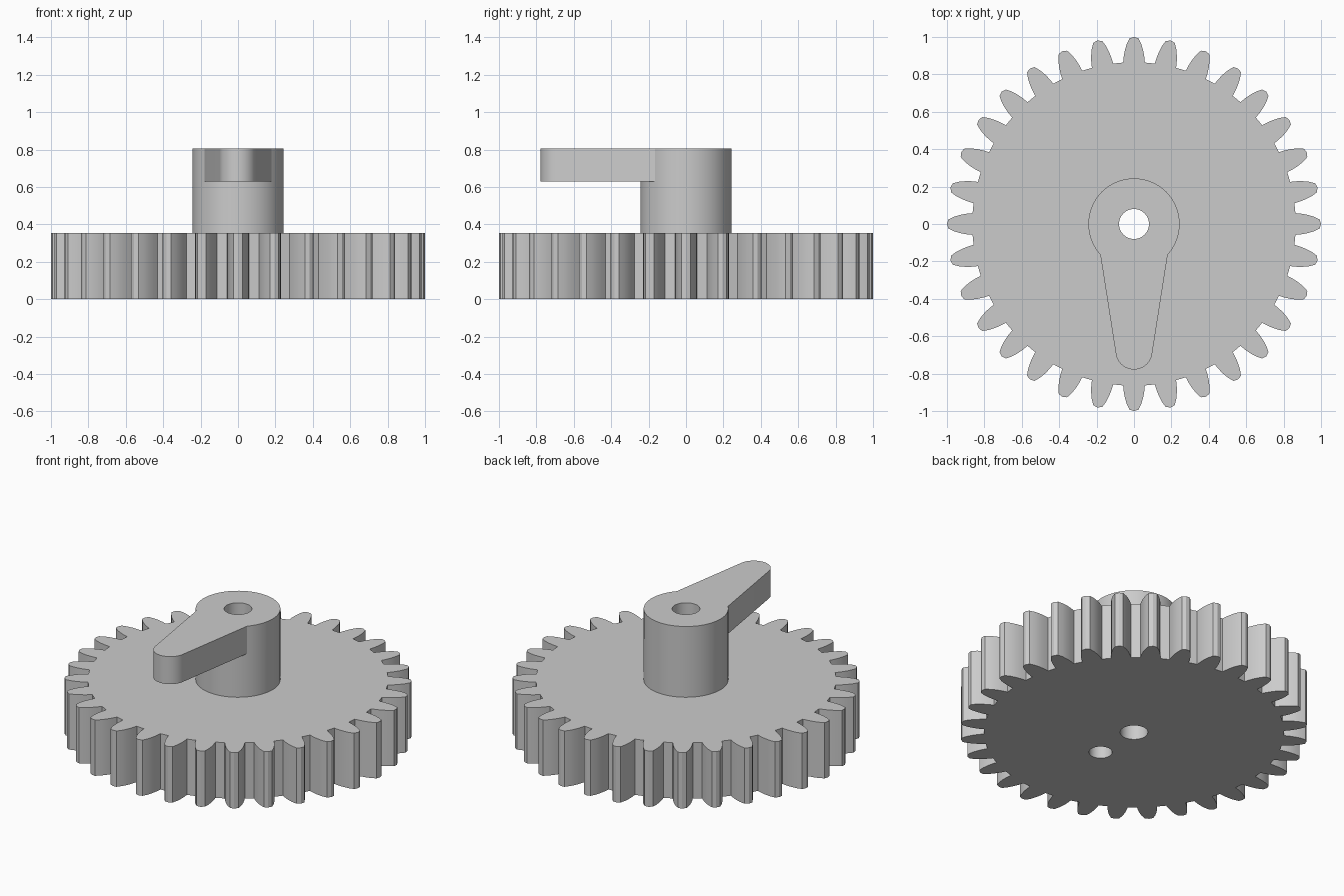
import bpy, bmesh, math
from mathutils import Matrix, Vector

cube = bpy.data.objects.get("Cube")
if cube:
    bpy.data.objects.remove(cube, do_unlink=True)

GREY = (0.6, 0.6, 0.6, 1)
mat = bpy.data.materials.new("light grey plastic")
mat.use_nodes = True
mat.diffuse_color = GREY
mat.node_tree.nodes["Principled BSDF"].inputs["Base Color"].default_value = GREY

TEETH = 32
GEAR_TOP, ARM_BASE, TOP = 0.355, 0.63, 0.805
HUB_R, BORE_R = 0.244, 0.08


def arc(radius, start, end, steps, cy=0):
    """Points along an arc, angles in degrees."""
    angles = [math.radians(start + (end - start) * i / steps) for i in range(steps + 1)]
    return [(radius * math.cos(a), cy + radius * math.sin(a)) for a in angles]


def circle(radius, cy=0, steps=64):
    return arc(radius, 0, 360, steps, cy)[:-1]


def prism(name, outline, z0, z1):
    """Extrude a counter-clockwise outline from z0 to z1."""
    bm = bmesh.new()
    base = bm.faces.new([bm.verts.new((x, y, z0)) for x, y in outline])
    side = bmesh.ops.extrude_face_region(bm, geom=[base], use_keep_orig=True)
    top = [v for v in side["geom"] if isinstance(v, bmesh.types.BMVert)]
    bmesh.ops.translate(bm, verts=top, vec=(0, 0, z1 - z0))
    bmesh.ops.recalc_face_normals(bm, faces=bm.faces[:])
    mesh = bpy.data.meshes.new(name)
    bm.to_mesh(mesh)
    bm.free()
    mesh.materials.append(mat)
    obj = bpy.data.objects.new(name, mesh)
    bpy.context.collection.objects.link(obj)
    return obj


def activate(obj):
    bpy.ops.object.select_all(action="DESELECT")
    obj.select_set(True)
    bpy.context.view_layer.objects.active = obj


def drill(obj, radius, cy, z0, z1):
    """Cut a round vertical hole and discard the cutter."""
    cutter = prism("hole_cutter", circle(radius, cy, 48), z0, z1)
    cutter.hide_render = True
    mod = obj.modifiers.new("hole", "BOOLEAN")
    mod.operation, mod.solver, mod.object = "DIFFERENCE", "EXACT", cutter
    activate(obj)
    bpy.ops.object.modifier_apply(modifier=mod.name)
    bpy.data.objects.remove(cutter, do_unlink=True)


# Gear: one curved tooth flank, mirrored and repeated around the rim
flank = [(0.058, 0.863), (0.055, 0.895), (0.049, 0.928), (0.039, 0.962), (0.024, 0.993)]
tooth = flank + [(0, 1.0)] + [(-x, y) for x, y in reversed(flank)]
rim = []
for i in range(TEETH):
    turn = Matrix.Rotation(math.tau * i / TEETH, 2)
    rim += [tuple(turn @ Vector(p)) for p in tooth]
gear = prism("gear_wheel", rim, 0, GEAR_TOP)
drill(gear, BORE_R, 0, -0.1, 1)
drill(gear, 0.067, -0.3, -0.1, 0.28)      # blind locating hole underneath

# Hub post between the gear and the arm
post = prism("hub_post", circle(HUB_R), GEAR_TOP, ARM_BASE)
drill(post, BORE_R, 0, 0, 1)

# Crank arm: round hub end tapering to a smaller rounded tip
outline = arc(HUB_R, -42.5, 222.5, 56) + arc(0.098, 188.5, 351.5, 24, -0.68)
arm = prism("crank_arm", outline, ARM_BASE, TOP)
drill(arm, BORE_R, 0, 0, 1)

for obj in (gear, post, arm):
    activate(obj)
    bpy.ops.object.shade_smooth_by_angle(angle=math.radians(20))
